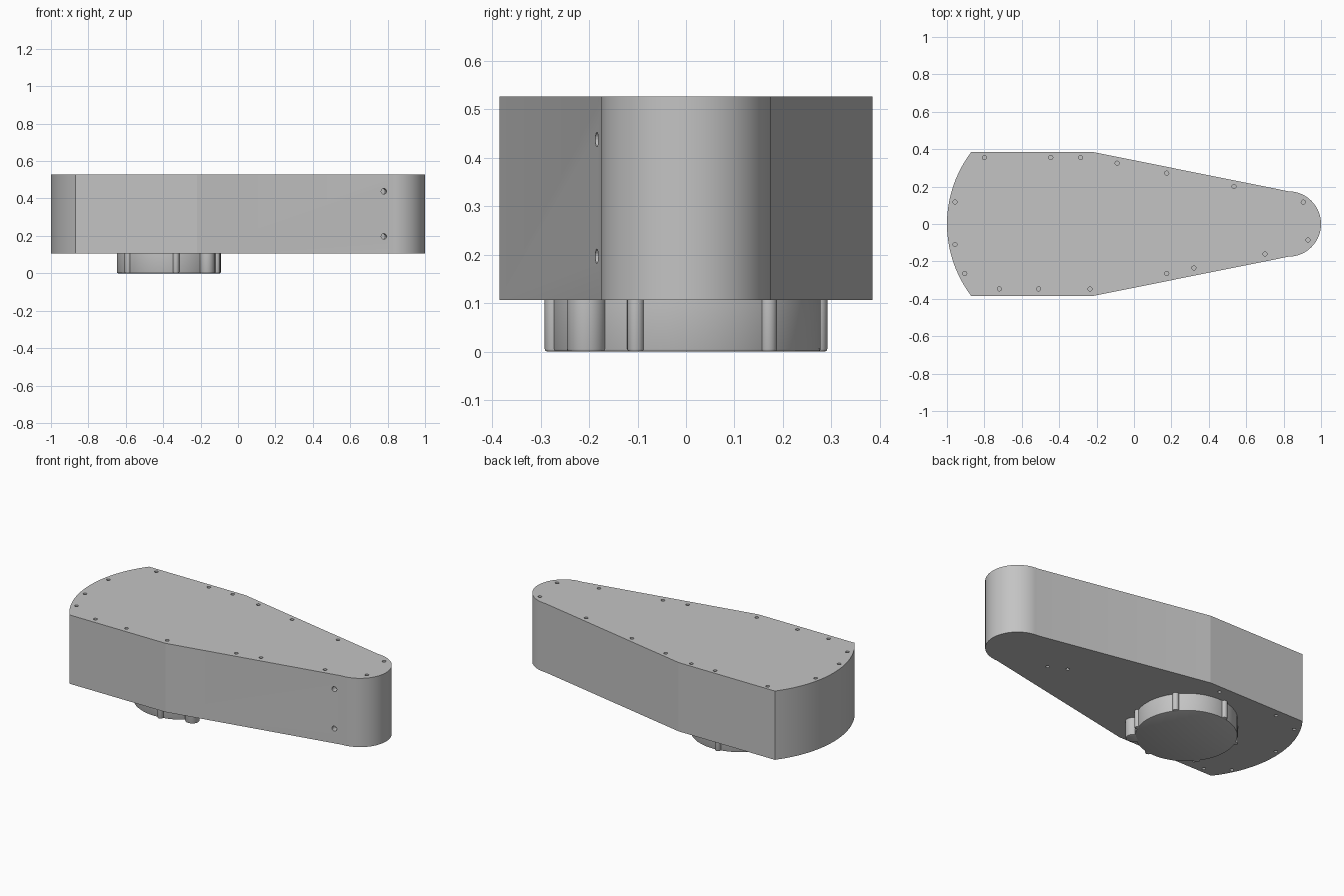
import bpy, bmesh
from math import sin, cos, radians, atan2, pi
from mathutils import Vector, Matrix

old = bpy.data.objects.get("Cube")
if old:
    bpy.data.objects.remove(old, do_unlink=True)

BASE, TOP = 0.107, 0.527
KNOB_X, KNOB_R = -0.37, 0.278

grey = bpy.data.materials.new("plain grey")
grey.use_nodes = True
grey.diffuse_color = (0.55, 0.55, 0.55, 1)
grey.node_tree.nodes["Principled BSDF"].inputs["Base Color"].default_value = grey.diffuse_color


def make_object(name, bm):
    bmesh.ops.recalc_face_normals(bm, faces=bm.faces)
    mesh = bpy.data.meshes.new(name)
    bm.to_mesh(mesh)
    bm.free()
    mesh.materials.append(grey)
    obj = bpy.data.objects.new(name, mesh)
    bpy.context.collection.objects.link(obj)
    return obj


def activate(obj):
    bpy.ops.object.select_all(action='DESELECT')
    obj.select_set(True)
    bpy.context.view_layer.objects.active = obj


def smooth(obj, angle):
    activate(obj)
    bpy.ops.object.shade_smooth_by_angle(angle=radians(angle))


def arc(cx, r, start, end, steps):
    return [(cx + r * cos(start + (end - start) * i / steps),
             r * sin(start + (end - start) * i / steps)) for i in range(steps + 1)]


def prism(points, z0, z1):
    bm = bmesh.new()
    face = bm.faces.new([bm.verts.new((x, y, z0)) for x, y in points])
    ext = bmesh.ops.extrude_face_region(bm, geom=[face])
    verts = [g for g in ext["geom"] if isinstance(g, bmesh.types.BMVert)]
    bmesh.ops.translate(bm, verts=verts, vec=(0, 0, z1 - z0))
    return bm


# Housing: rounded narrow end, tapered sides, shallow arc at the wide end
half = atan2(0.385, 0.505)
outline = arc(0.825, 0.175, -pi / 2, pi / 2, 28)
outline.append((-0.22, 0.385))
outline += arc(-0.365, 0.635, pi - half, pi + half, 20)
outline.append((-0.22, -0.385))
housing = make_object("housing", prism(outline, BASE, TOP))

# Screw holes, drilled into the top, bottom and front side
top_holes = [(-0.80, 0.355), (-0.445, 0.355), (-0.285, 0.355), (-0.09, 0.325),
             (0.175, 0.272), (0.535, 0.2), (0.905, 0.117), (0.93, -0.085),
             (0.70, -0.16), (0.32, -0.235), (0.175, -0.265), (-0.235, -0.347),
             (-0.51, -0.347), (-0.72, -0.347), (-0.905, -0.265),
             (-0.957, -0.11), (-0.957, 0.117)]
bottom_holes = [(0.57, -0.05), (0.47, 0), (-0.32, 0.34), (-0.72, 0.34), (-0.89, 0.29),
                (-0.97, 0.04), (-0.915, -0.265), (-0.79, -0.353), (-0.70, -0.323)]
cut = bmesh.new()


def drill(location, direction, radius):
    turn = Vector(direction).to_track_quat('Z', 'Y').to_matrix().to_4x4()
    bmesh.ops.create_cone(cut, cap_ends=True, segments=16, radius1=radius, radius2=radius,
                          depth=0.08, matrix=Matrix.Translation(location) @ turn)


for x, y in top_holes:
    drill((x, y, TOP), (0, 0, 1), 0.011)
for x, y in bottom_holes:
    drill((x, y, BASE), (0, 0, 1), 0.010)
for z in (0.197, 0.438):
    drill((0.78, -0.184, z), (0.2, -1, 0), 0.015)
cutter = make_object("hole_cutter", cut)
cutter.hide_render = True
mod = housing.modifiers.new("holes", 'BOOLEAN')
mod.operation = 'DIFFERENCE'
mod.solver = 'EXACT'
mod.object = cutter
activate(housing)
bpy.ops.object.modifier_apply(modifier=mod.name)
bpy.data.objects.remove(cutter, do_unlink=True)
# Narrow angle for the walls, so that the taper edge stays crisp
smooth(housing, 10)
for poly in housing.data.polygons:
    if abs(poly.normal.z) > 0.9:
        poly.use_smooth = False


def post(name, x, y, radius, segments):
    """Upright disc below the housing with a softened lower rim."""
    r, f = radius, 0.006
    profile = [(r, BASE + 0.002), (r, f), (r - 0.3 * f, 0.3 * f), (r - f, 0)]
    bm = bmesh.new()
    rings = [[bm.verts.new((x + pr * cos(2 * pi * i / segments),
                            y + pr * sin(2 * pi * i / segments), z))
              for i in range(segments)] for pr, z in profile]
    for a, b in zip(rings, rings[1:]):
        for i in range(segments):
            j = (i + 1) % segments
            bm.faces.new((a[i], a[j], b[j], b[i]))
    bm.faces.new(rings[0])
    bm.faces.new(rings[-1])
    obj = make_object(name, bm)
    smooth(obj, 40)


# Knob with six grip ribs and one larger pointer lug
post("knob", KNOB_X, 0, KNOB_R, 72)
for k in range(6):
    a = radians(-82 + 60 * k)
    post(f"knob_rib_{k + 1}", KNOB_X + 0.277 * cos(a), 0.277 * sin(a), 0.0175, 20)
a = radians(-45)
post("knob_pointer", KNOB_X + 0.29 * cos(a), 0.29 * sin(a), 0.041, 28)
